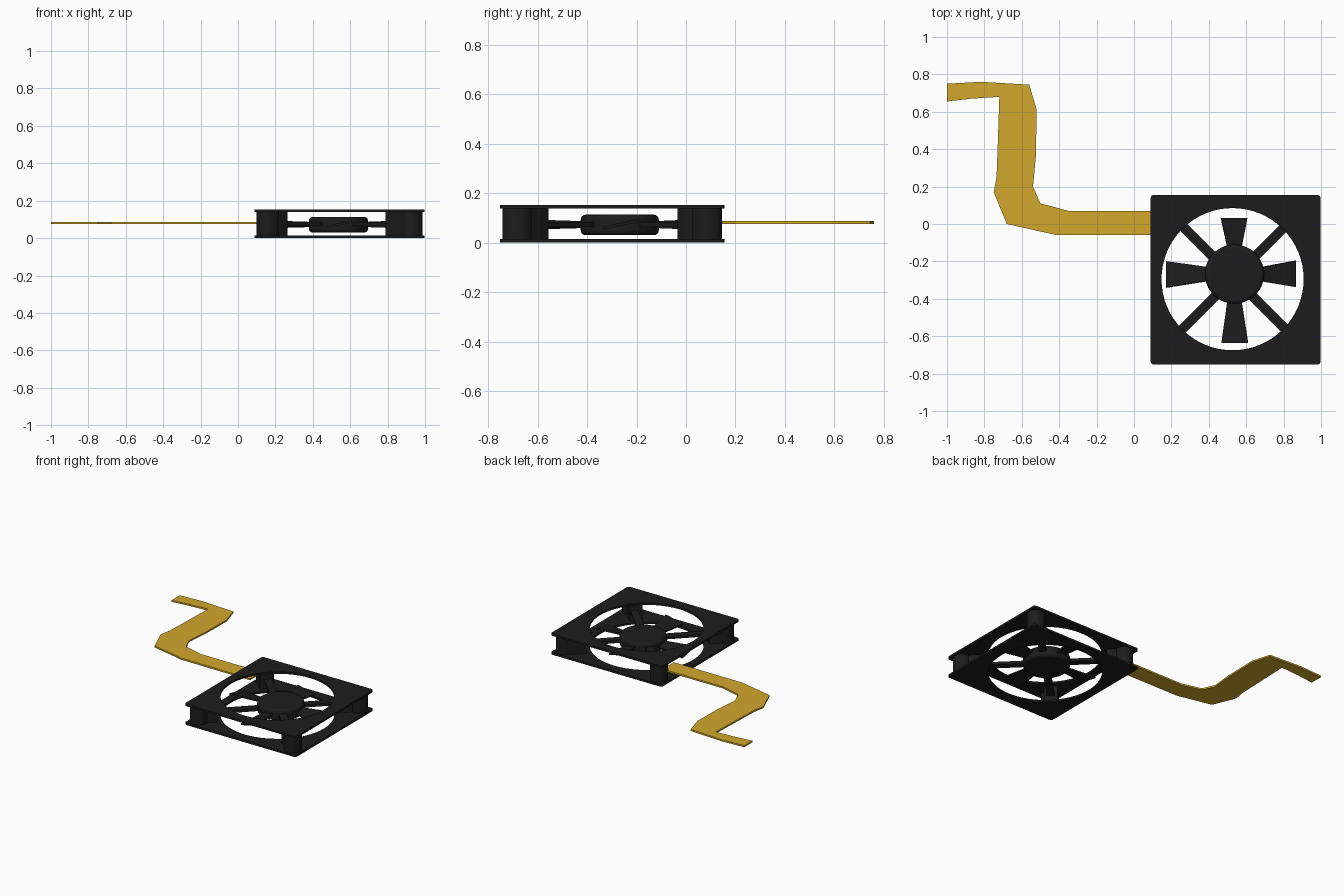
import bpy, bmesh, math
from mathutils import Matrix, Vector

if "Cube" in bpy.data.objects:
    bpy.data.objects.remove(bpy.data.objects["Cube"])


def material(name, rgb):
    m = bpy.data.materials.new(name)
    m.diffuse_color = (*rgb, 1)
    m.use_nodes = True
    m.node_tree.nodes["Principled BSDF"].inputs["Base Color"].default_value = m.diffuse_color
    return m


BLACK = material("black_plastic", (0.012, 0.012, 0.012))
YELLOW = material("yellow_strap", (0.64, 0.39, 0.025))


def prism(name, pts, z0, z1, mat, matrix=None):
    """Extrude a flat outline from z0 to z1."""
    bm = bmesh.new()
    face = bm.faces.new([bm.verts.new((x, y, z0)) for x, y in pts])
    new = bmesh.ops.extrude_face_region(bm, geom=[face])["geom"]
    bmesh.ops.translate(bm, vec=(0, 0, z1 - z0),
                        verts=[v for v in new if isinstance(v, bmesh.types.BMVert)])
    bmesh.ops.recalc_face_normals(bm, faces=bm.faces)
    if matrix:
        bm.transform(matrix)
    me = bpy.data.meshes.new(name)
    bm.to_mesh(me)
    bm.free()
    me.materials.append(mat)
    ob = bpy.data.objects.new(name, me)
    bpy.context.collection.objects.link(ob)
    return ob


def circle(r, n=64, cx=0, cy=0):
    return [(cx + r * math.cos(2 * math.pi * i / n),
             cy + r * math.sin(2 * math.pi * i / n)) for i in range(n)]


def smooth(ob, angle=35):
    bpy.ops.object.select_all(action="DESELECT")
    ob.select_set(True)
    bpy.context.view_layer.objects.active = ob
    bpy.ops.object.shade_smooth_by_angle(angle=math.radians(angle))


CX, CY, H = 0.543, -0.298, 0.454       # frame centre and half size
HOLE = (0.527, -0.295)                 # opening centre
HUB = (0.537, -0.268)                  # hub centre


# Rounded square outline shared by both plates
def rounded_square(h, r, n=4):
    pts = []
    for k in range(4):
        a = math.pi / 4 + k * math.pi / 2
        cx, cy = math.copysign(h - r, math.cos(a)), math.copysign(h - r, math.sin(a))
        for i in range(n + 1):
            t = k * math.pi / 2 + i * math.pi / 2 / n
            pts.append((CX + cx + r * math.cos(t), CY + cy + r * math.sin(t)))
    return pts


# Hole cutter and the two frame plates
cutter = prism("hole_cutter", circle(0.38, 64, *HOLE), -0.1, 0.3, BLACK)
cutter.hide_render = True
cutter.hide_viewport = False
for name, z0, z1 in (("bottom_plate", 0.0, 0.014), ("top_plate", 0.139, 0.153)):
    plate = prism(name, rounded_square(H, 0.018), z0, z1, BLACK)
    mod = plate.modifiers.new("opening", "BOOLEAN")
    mod.object = cutter
    mod.solver = "EXACT"
    bpy.ops.object.select_all(action="DESELECT")
    plate.select_set(True)
    bpy.context.view_layer.objects.active = plate
    bpy.ops.object.modifier_apply(modifier=mod.name)
    smooth(plate)
bpy.data.objects.remove(cutter)

# Corner posts, webs behind them and diagonal struts to the hub
post_off = H - 0.07
for k, corner in enumerate(("back_right", "back_left", "front_left", "front_right")):
    a = math.pi / 4 + k * math.pi / 2
    d = Vector((math.copysign(1, math.cos(a)), math.copysign(1, math.sin(a))))
    post = Vector((CX, CY)) + d * post_off
    smooth(prism(corner + "_post", circle(0.06, 32, *post), 0.01, 0.143, BLACK))

    turn = Matrix.Translation((*HOLE, 0)) @ Matrix.Rotation(a, 4, "Z")
    prism(corner + "_web", [(0.415, -0.045), (0.54, -0.045), (0.54, 0.045), (0.415, 0.045)],
          0.01, 0.143, BLACK, turn)

    turn = Matrix.Translation((0.534, -0.287, 0)) @ Matrix.Rotation(a, 4, "Z")
    prism(corner + "_strut", [(0.08, -0.026), (0.45, -0.026), (0.45, 0.026), (0.08, 0.026)],
          0.064, 0.084, BLACK, turn)

# Hub with softened rims
hub = prism("hub", circle(0.158, 64, *HUB), 0.03, 0.113, BLACK)
bev = hub.modifiers.new("rim", "BEVEL")
bev.width = 0.02
bev.segments = 4
bev.limit_method = "ANGLE"
smooth(hub)

# Four pitched blades that widen outwards
for k, side in enumerate(("right", "back", "left", "front")):
    turn = (Matrix.Translation((*HUB, 0.073)) @ Matrix.Rotation(k * math.pi / 2, 4, "Z")
            @ Matrix.Rotation(math.radians(12), 4, "X"))
    tip = 0.30 if side == "back" else 0.367 if side != "right" else 0.33
    prism(side + "_blade", [(0.13, -0.036), (tip, -0.070), (tip, 0.074), (0.13, 0.036)],
          -0.006, 0.006, BLACK, turn)

# Flat bent strap leaving the frame between the plates
strap = [(-1, 0.75), (-0.82, 0.76), (-0.56, 0.745), (-0.52, 0.61), (-0.525, 0.36),
         (-0.54, 0.2), (-0.5, 0.11), (-0.35, 0.07), (0.14, 0.07), (0.14, -0.06),
         (-0.42, -0.058), (-0.68, 0.0), (-0.75, 0.17), (-0.735, 0.25), (-0.73, 0.38),
         (-0.72, 0.68), (-0.87, 0.67), (-1, 0.655)]
prism("strap", strap, 0.075, 0.087, YELLOW)
